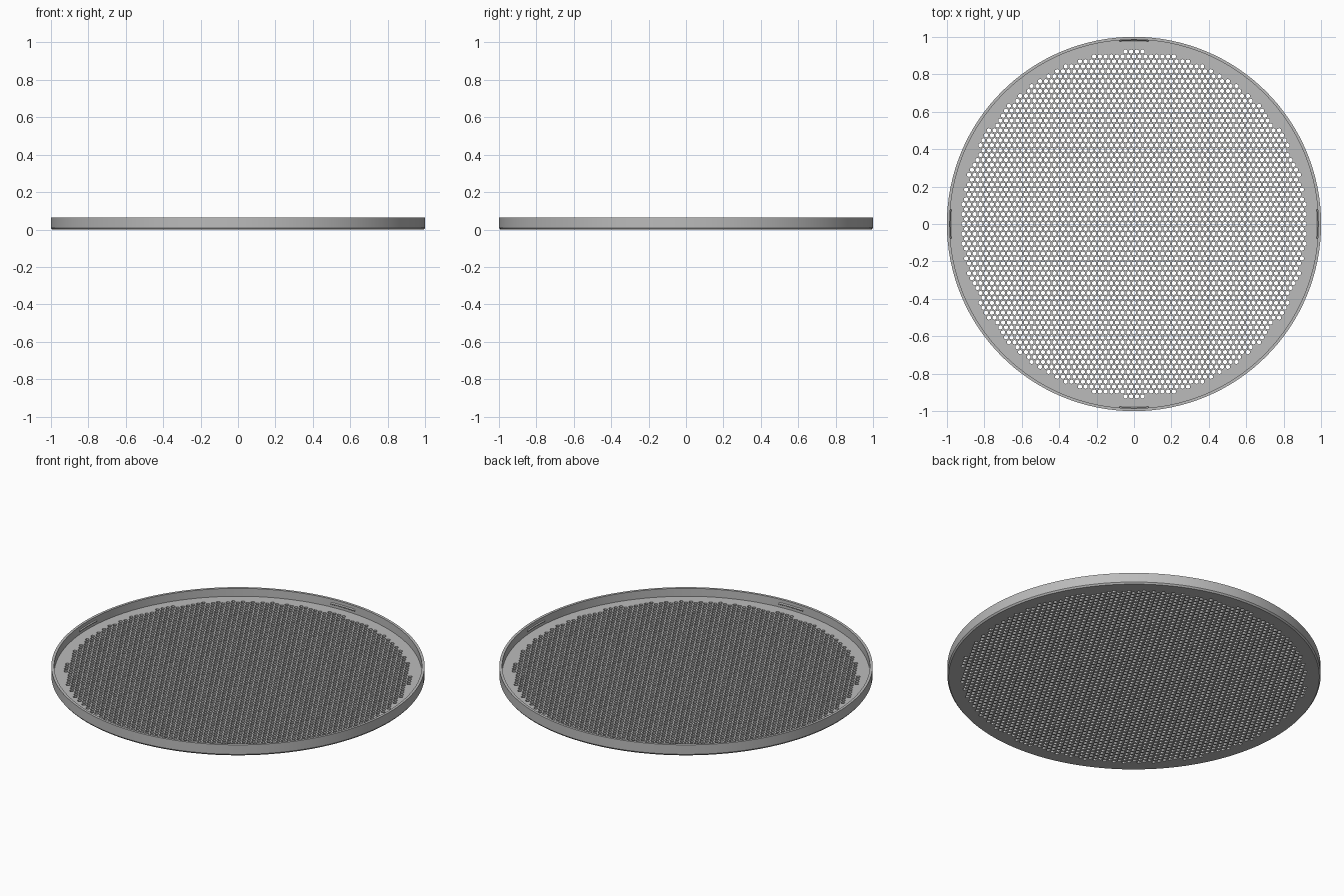
import bpy, bmesh
from math import sin, cos, pi, sqrt, hypot

PITCH = 0.0304          # hole spacing
HOLE_R = 0.0122         # corner radius of a hole
FIELD_R = 0.923         # holes have their centres inside this radius
INNER_R, FLOOR, HEIGHT = 0.985, 0.018, 0.065
SEGMENTS = 128

if "Cube" in bpy.data.objects:
    bpy.data.objects.remove(bpy.data.objects["Cube"])

grey = bpy.data.materials.new("light_grey")
grey.use_nodes = True
colour = (0.5, 0.5, 0.5, 1)
grey.diffuse_color = colour
grey.node_tree.nodes["Principled BSDF"].inputs["Base Color"].default_value = colour


def make_object(name, bm):
    mesh = bpy.data.meshes.new(name)
    bm.to_mesh(mesh)
    bm.free()
    mesh.materials.append(grey)
    ob = bpy.data.objects.new(name, mesh)
    bpy.context.collection.objects.link(ob)
    return ob


def smooth(ob):
    bpy.ops.object.select_all(action='DESELECT')
    ob.select_set(True)
    bpy.context.view_layer.objects.active = ob
    bpy.ops.object.shade_smooth_by_angle()


def sweep(bm, profile, start, end, steps, closed, caps=False):
    """Turn a list of (radius, z) points about the z axis."""
    rings = []
    for i in range(steps if closed else steps + 1):
        a = start + (end - start) * i / steps
        rings.append([bm.verts.new((r * cos(a), r * sin(a), z)) for r, z in profile])
    for i in range(steps):
        p, q = rings[i], rings[(i + 1) % len(rings)]
        for j in range(len(profile) - 1):
            bm.faces.new((p[j], q[j], q[j + 1], p[j + 1]))
    if caps:
        bm.faces.new(rings[0])
        bm.faces.new(rings[-1])


# Perforated floor: one six-sided ring for every hole
bm = bmesh.new()
side = PITCH / sqrt(3)


def hexagon(x, y, r):
    angles = [pi / 6 + k * pi / 3 for k in range(6)]
    return [bm.verts.new((x + r * cos(a), y + r * sin(a), 0)) for a in angles]


for row in range(-36, 37):
    for col in range(-36, 37):
        x = (col + 0.5 * (row % 2)) * PITCH
        y = row * PITCH * sqrt(3) / 2
        if hypot(x, y) > FIELD_R:
            continue
        hole, cell = hexagon(x, y, HOLE_R), hexagon(x, y, side)
        for k in range(6):
            n = (k + 1) % 6
            bm.faces.new((hole[k], cell[k], cell[n], hole[n]))
bmesh.ops.remove_doubles(bm, verts=bm.verts[:], dist=0.0005)

# Plain border between the hole field and the wall
border = [e for e in bm.edges if e.is_boundary and e.calc_length() > side * 0.9]
circle = [bm.verts.new((INNER_R * cos(2 * pi * i / SEGMENTS),
                        INNER_R * sin(2 * pi * i / SEGMENTS), 0)) for i in range(SEGMENTS)]
border += [bm.edges.new((circle[i - 1], circle[i])) for i in range(SEGMENTS)]
bmesh.ops.triangle_fill(bm, edges=border, use_beauty=True, normal=(0, 0, 1))
bm.normal_update()
for f in bm.faces:
    if f.normal.z < 0:
        f.normal_flip()
floor = make_object("perforated_floor", bm)
thick = floor.modifiers.new("thickness", 'SOLIDIFY')
thick.thickness = FLOOR
thick.offset = 1

# Outer wall with a bevelled lower edge
bm = bmesh.new()
wall = [(INNER_R, 0), (0.993, 0), (1, 0.009), (1, HEIGHT), (INNER_R, HEIGHT), (INNER_R, FLOOR)]
sweep(bm, wall, 0, 2 * pi, SEGMENTS, True)
bmesh.ops.recalc_face_normals(bm, faces=bm.faces[:])
smooth(make_object("outer_wall", bm))

# Four snap ridges on the inside of the wall
ridge = [(0.988, 0.03), (0.979, 0.037), (0.979, 0.041), (0.988, 0.048), (0.988, 0.03)]
for k, name in enumerate(("left", "back", "right", "front")):
    bm = bmesh.new()
    mid = k * pi / 2
    sweep(bm, ridge[:-1] , mid - 0.08, mid + 0.08, 6, False, caps=True)
    bmesh.ops.recalc_face_normals(bm, faces=bm.faces[:])
    smooth(make_object(name + "_snap_ridge", bm))
